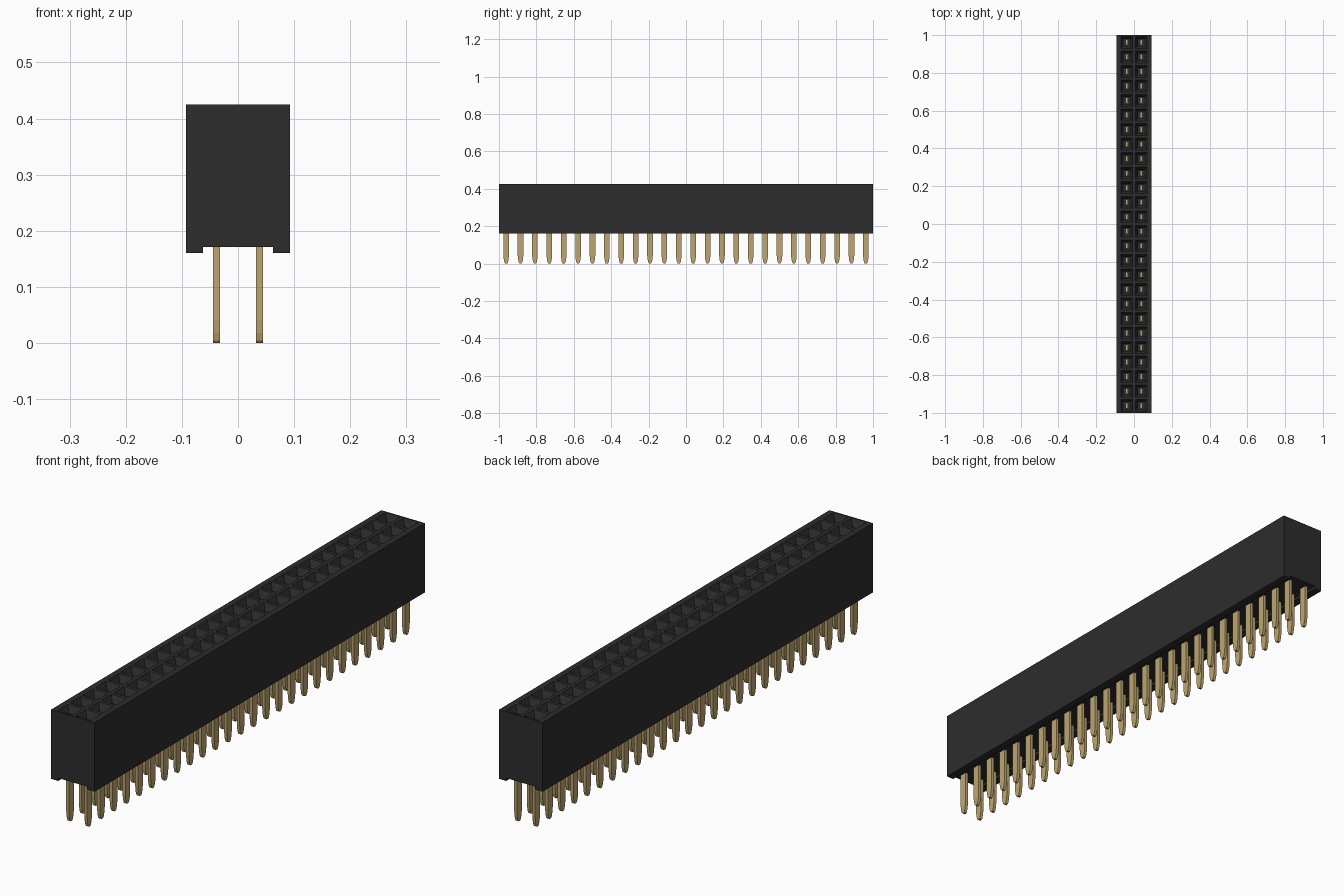
import bpy, bmesh

if "Cube" in bpy.data.objects:
    bpy.data.objects.remove(bpy.data.objects["Cube"], do_unlink=True)

ROWS = 26
PITCH = 2 / ROWS
HALF_W, TOP, BASE, GROOVE = 0.0925, 0.425, 0.16, 0.171


def material(name, rgb):
    m = bpy.data.materials.new(name)
    m.use_nodes = True
    m.diffuse_color = (*rgb, 1)
    m.node_tree.nodes["Principled BSDF"].inputs["Base Color"].default_value = (*rgb, 1)
    return m


black = material("black plastic", (0.026, 0.026, 0.026))
gold = material("gold", (0.52, 0.38, 0.165))


def finish(name, bm, mat):
    bmesh.ops.recalc_face_normals(bm, faces=bm.faces)
    mesh = bpy.data.meshes.new(name)
    bm.to_mesh(mesh)
    bm.free()
    mesh.materials.append(mat)
    obj = bpy.data.objects.new(name, mesh)
    bpy.context.collection.objects.link(obj)
    return obj


# Housing: grooved section lofted along y, one ring per row boundary
section = [(-HALF_W, TOP), (-HALF_W, BASE), (-0.062, BASE), (-0.062, GROOVE),
           (0.062, GROOVE), (0.062, BASE), (HALF_W, BASE), (HALF_W, TOP),
           (PITCH, TOP), (0, TOP), (-PITCH, TOP)]
bm = bmesh.new()
rings = [[bm.verts.new((x, -1 + i * PITCH, z)) for x, z in section]
         for i in range(ROWS + 1)]
cells = []
n = len(section)
for a, b in zip(rings, rings[1:]):
    for j in range(n):
        k = (j + 1) % n
        face = bm.faces.new((a[j], a[k], b[k], b[j]))
        if j in (8, 9):
            cells.append(face)
bm.faces.new(rings[0])
bm.faces.new(rings[-1][::-1])
bmesh.ops.recalc_face_normals(bm, faces=bm.faces)

# Sockets: rim, sloped funnel, then a deep straight well in every cell
for inset, drop in ((0.007, 0), (0.013, 0.025), (0.0005, 0.19)):
    bmesh.ops.inset_individual(bm, faces=cells, thickness=inset, use_even_offset=True)
    for v in {v for f in cells for v in f.verts}:
        v.co.z -= drop
finish("socket_housing", bm, black)

# Contact pins: flat blades with rounded tapered tips
half_tip = [(0.015, 0.3), (0.015, 0.042), (0.012, 0.018), (0.008, 0.004), (0.004, 0)]
outline = half_tip + [(-y, z) for y, z in reversed(half_tip)]
bm = bmesh.new()
for i in range(ROWS):
    for side in (-1, 1):
        cx, cy = side * PITCH / 2, -1 + (i + 0.5) * PITCH
        blade = bm.faces.new([bm.verts.new((cx - 0.006, cy + y, z)) for y, z in outline])
        ext = bmesh.ops.extrude_face_region(bm, geom=[blade])["geom"]
        for v in ext:
            if isinstance(v, bmesh.types.BMVert):
                v.co.x += 0.012
finish("contact_pins", bm, gold)
